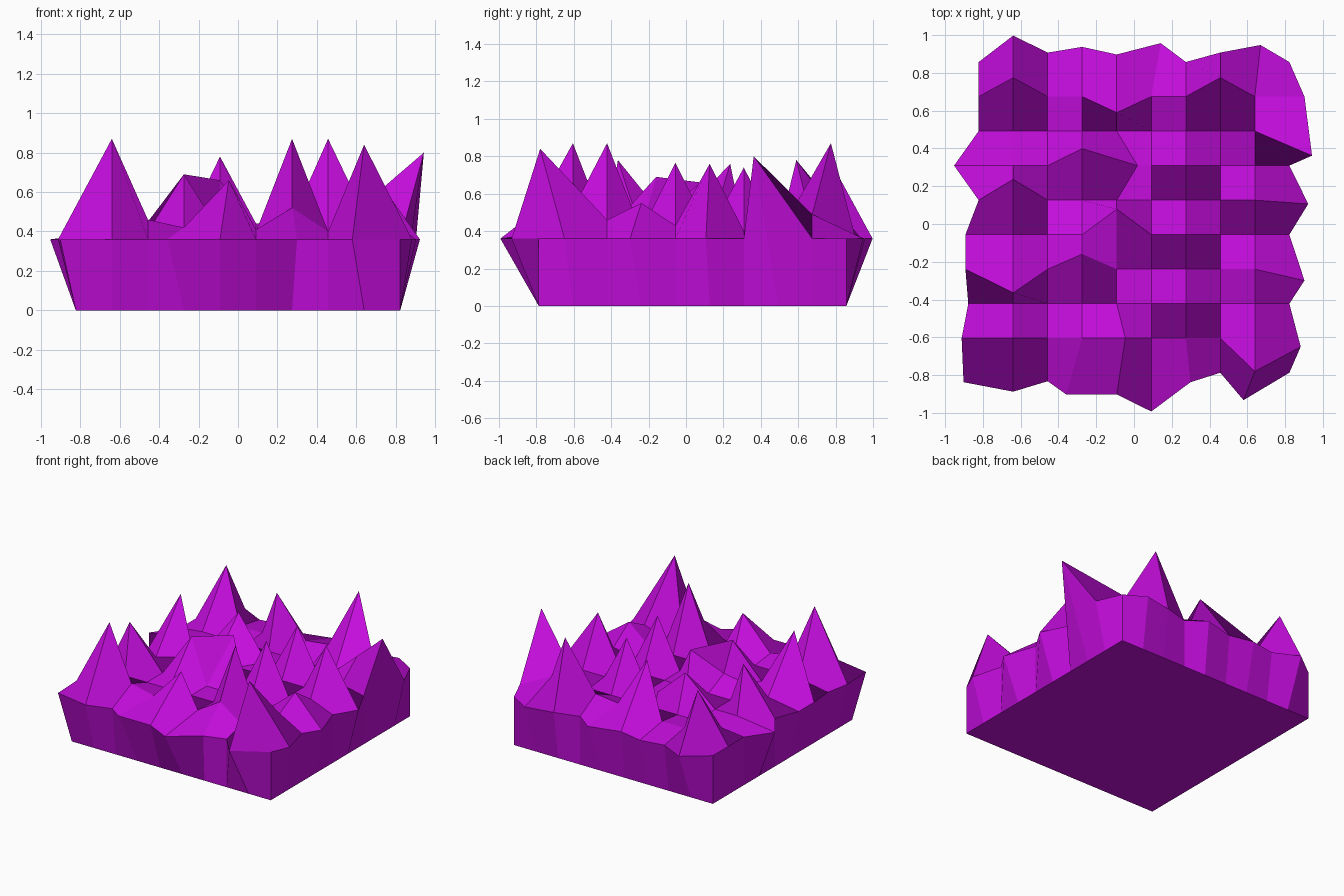
import bpy, bmesh

if "Cube" in bpy.data.objects:
    bpy.data.objects.remove(bpy.data.objects["Cube"])

N = 10                 # vertices per side of the terrain grid
STEP = 1.645 / (N - 1)
X0, Y0 = -0.8225, -0.7875
TOP = 0.36


def grid(i, j):
    return X0 + i * STEP, Y0 + j * STEP


# Crystal peaks: grid column, row -> (sideways shift x, y, height)
moved = {
    (1, 8): (0, .10, .77), (4, 8): (0, -.085, .78), (7, 8): (0, .10, .87),
    (9, 7): (.12, -.13, .80), (3, 6): (0, .09, .66), (4, 6): (.11, 0, .40),
    (6, 6): (0, 0, .74), (1, 5): (0, .11, .76), (4, 4): (0, .135, .66),
    (8, 5): (0, 0, .76), (6, 4): (0, 0, .765), (3, 3): (0, .08, .69),
    (1, 3): (0, -.125, .78), (6, 2): (0, 0, .87), (1, 1): (0, 0, .87),
    (4, 1): (.045, 0, .66), (8, 1): (0, -.175, .84),
}
# Small bumps between the peaks: height only
bumps = {(8, 8): .49, (8, 7): .54, (8, 4): .43, (8, 3): .55, (8, 2): .46,
         (6, 1): .52, (5, 1): .41, (3, 1): .42, (2, 1): .46, (3, 4): .48,
         (2, 4): .45, (5, 8): .44, (6, 8): .46}

# Ragged rim: how far each rim vertex leans outward on the four sides
north = [0, .14, .05, .08, .04, .10, 0, .05, .09, 0]
south = [.05, .10, .045, .115, .115, .205, .05, 0, .145, 0]
west = [.08, .09, .055, .07, .07, 0, .13, 0, 0, 0]
east = [0, .06, 0, .08, 0, .10, 0, 0, .08, 0]
# Rim vertices that also slide along the edge
slide = {(5, 9): (.05, 0), (8, 9): (.03, 0), (3, 0): (-.085, 0),
         (6, 0): (.025, 0), (8, 0): (-.06, 0), (9, 1): (0, -.045),
         (9, 3): (0, -.06), (9, 5): (0, -.02)}


def top_point(i, j):
    x, y = grid(i, j)
    if (i, j) in moved:
        dx, dy, z = moved[i, j]
        return x + dx, y + dy, z
    if 0 < i < N - 1 and 0 < j < N - 1:
        return x, y, bumps.get((i, j), .38 if j == 7 else .40)
    if j == N - 1:
        y += north[i]
    if j == 0:
        y -= south[i]
    if i == 0:
        x -= west[j]
    if i == N - 1:
        x += east[j]
    dx, dy = slide.get((i, j), (0, 0))
    return x + dx, y + dy, TOP


bm = bmesh.new()

# Spiky top surface (vertex order makes quads fold from lower right to upper left)
top = {(i, j): bm.verts.new(top_point(i, j)) for i in range(N) for j in range(N)}
for i in range(N - 1):
    for j in range(N - 1):
        bm.faces.new([top[i + 1, j], top[i + 1, j + 1], top[i, j + 1], top[i, j]])

# Walls from the ragged rim down to a straight rectangular foot
M = N - 1
rim = ([(i, 0) for i in range(M)] + [(M, j) for j in range(M)]
       + [(i, M) for i in range(M, 0, -1)] + [(0, j) for j in range(M, 0, -1)])
foot = [bm.verts.new((*grid(i, j), 0)) for i, j in rim]
for k, key in enumerate(rim):
    n = (k + 1) % len(rim)
    bm.faces.new([foot[k], foot[n], top[rim[n]], top[key]])

# Flat underside
bm.faces.new(foot[::-1])

mesh = bpy.data.meshes.new("crystal_block")
bm.to_mesh(mesh)
bm.free()

purple = bpy.data.materials.new("vivid_purple")
purple.diffuse_color = (0.56, 0.004, 0.73, 1)
purple.use_nodes = True
purple.node_tree.nodes["Principled BSDF"].inputs["Base Color"].default_value = purple.diffuse_color
mesh.materials.append(purple)

block = bpy.data.objects.new("crystal_block", mesh)
bpy.context.collection.objects.link(block)
